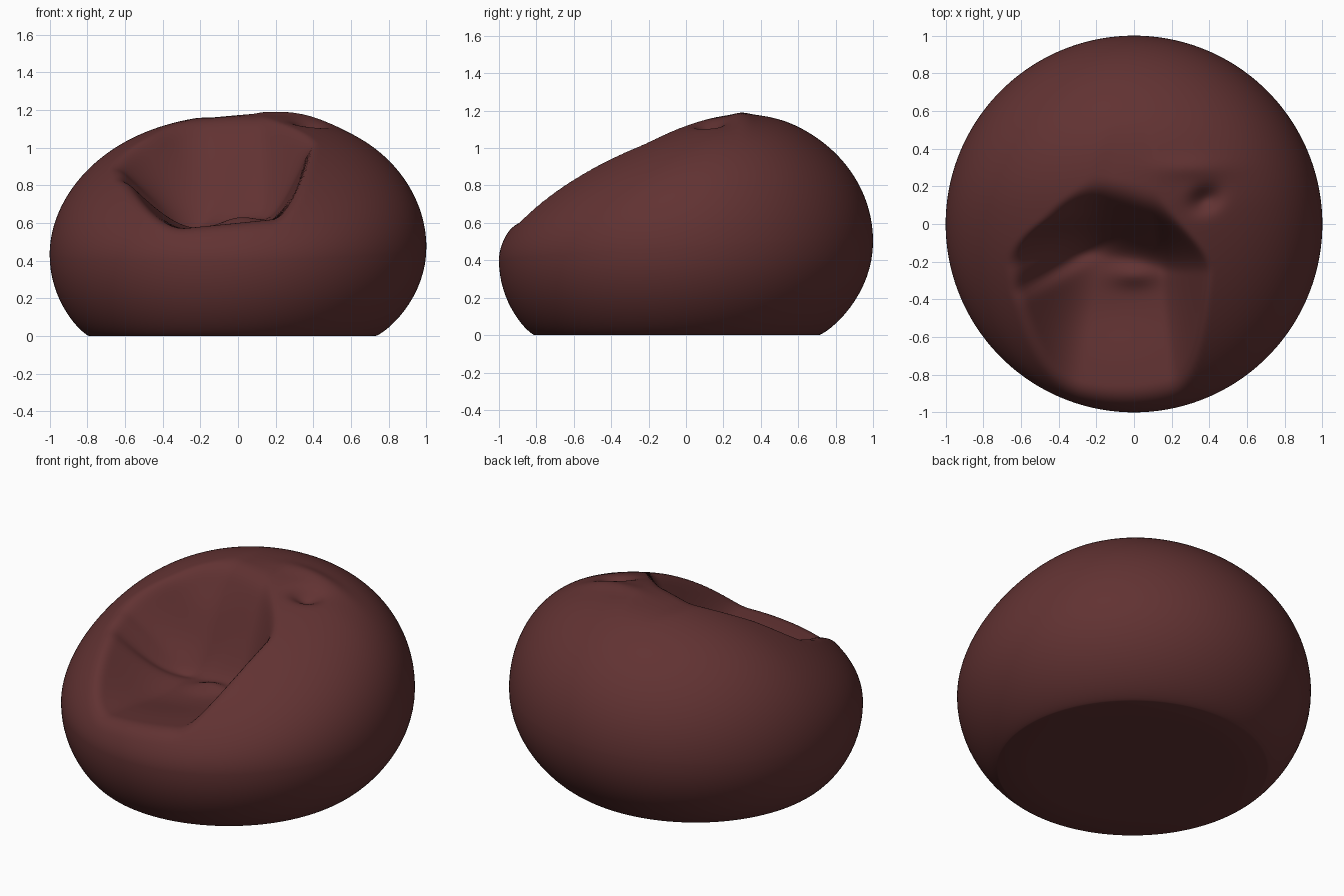
import bpy, bmesh, math

if "Cube" in bpy.data.objects:
    bpy.data.objects.remove(bpy.data.objects["Cube"])

N = 192          # segments around
UP, LOW, FLOOR = 80, 16, 4


def step(a, b, v):
    t = max(0.0, min(1.0, (v - a) / (b - a)))
    return t * t * (3 - 2 * t)


def smin(a, b, k):
    h = max(k - abs(a - b), 0.0) / k
    return min(a, b) - h * h * k / 4


def blob(x, y, cx, cy, sx, sy, ang=0.0):
    c, s = math.cos(ang), math.sin(ang)
    u, v = (x - cx) * c + (y - cy) * s, (y - cy) * c - (x - cx) * s
    return math.exp(-(u / sx) ** 2 - (v / sy) ** 2)


def mid(x, y):
    return 0.45 + 0.05 * y + 0.02 * x


# upper surface: leaning dome with a pressed-in seat
def top(x, y):
    rho = min(1.0, math.hypot(x, y))
    crown = smin(1.225 + 0.04 * x, 1.12 + 0.3 * y + 0.04 * x, 0.08)
    zm = mid(x, y)
    dome = zm + (crown - zm) * math.sqrt(max(0.0, 1 - rho ** 2.5))
    seat = 0.60 + 0.10 * x - 0.03 * blob(x, y, -0.1, -0.45, 0.3, 0.2)
    seat += 0.60 * step(-0.22, 0.22, y + 0.05 * math.sin(5 * x))
    seat += 0.65 * step(0.10, 0.58, x + 0.10 * y)
    seat += 0.50 * step(0.15, 0.85, -x + 0.15 * y)
    # soft folds in the seat
    seat += 0.04 * blob(x, y, 0.0, -0.27, 0.12, 0.06)
    seat -= 0.04 * blob(x, y, -0.42, -0.24, 0.28, 0.05, 0.5)
    seat += 0.03 * blob(x, y, -0.4, 0.02, 0.25, 0.06, 0.1)
    z = smin(dome, seat, 0.07)
    # pinched fold at the upper right corner
    z -= 0.06 * blob(x, y, 0.38, 0.13, 0.08, 0.06, 0.5)
    z += 0.02 * blob(x, y, 0.32, 0.30, 0.2, 0.06)
    return z


bm = bmesh.new()
rings = []
for i in range(UP):                       # crown down to the widest line
    a = math.pi / 2 * (1 - (i + 1) / UP)
    rho = math.cos(a)
    ring = []
    for j in range(N):
        t = 2 * math.pi * j / N
        x, y = rho * math.cos(t), rho * math.sin(t)
        ring.append(bm.verts.new((x, y, top(x, y) if i < UP - 1 else mid(x, y))))
    rings.append(ring)
for i in range(1, LOW + FLOOR):           # tucked lower side, then flat base
    ring = []
    for j in range(N):
        t = 2 * math.pi * j / N
        c, s = math.cos(t), math.sin(t)
        rb = 0.76 - 0.05 * s - 0.03 * c
        if i <= LOW:
            f = math.sin(math.pi / 2 * i / LOW)
            r = rb + (1 - rb) * max(0.0, 1 - f * f) ** 0.8
            z = mid(c, s) * (1 - f)
        else:
            r, z = rb * (1 - (i - LOW) / FLOOR), 0.0
        ring.append(bm.verts.new((r * c, r * s, z)))
    rings.append(ring)
for a, b in zip(rings, rings[1:]):
    for j in range(N):
        k = (j + 1) % N
        bm.faces.new((a[j], b[j], b[k], a[k]))
for ring, z in ((rings[0], top(0, 0)), (rings[-1], 0.0)):
    p = bm.verts.new((0, 0, z))
    for j in range(N):
        bm.faces.new((ring[j], ring[(j + 1) % N], p))
bmesh.ops.recalc_face_normals(bm, faces=bm.faces)
for f in bm.faces:
    f.smooth = True

me = bpy.data.meshes.new("bean_bag")
bm.to_mesh(me)
bm.free()
mat = bpy.data.materials.new("dark maroon fabric")
mat.diffuse_color = (0.12, 0.032, 0.032, 1)
mat.use_nodes = True
mat.node_tree.nodes["Principled BSDF"].inputs["Base Color"].default_value = mat.diffuse_color
me.materials.append(mat)
ob = bpy.data.objects.new("bean_bag", me)
bpy.context.collection.objects.link(ob)
